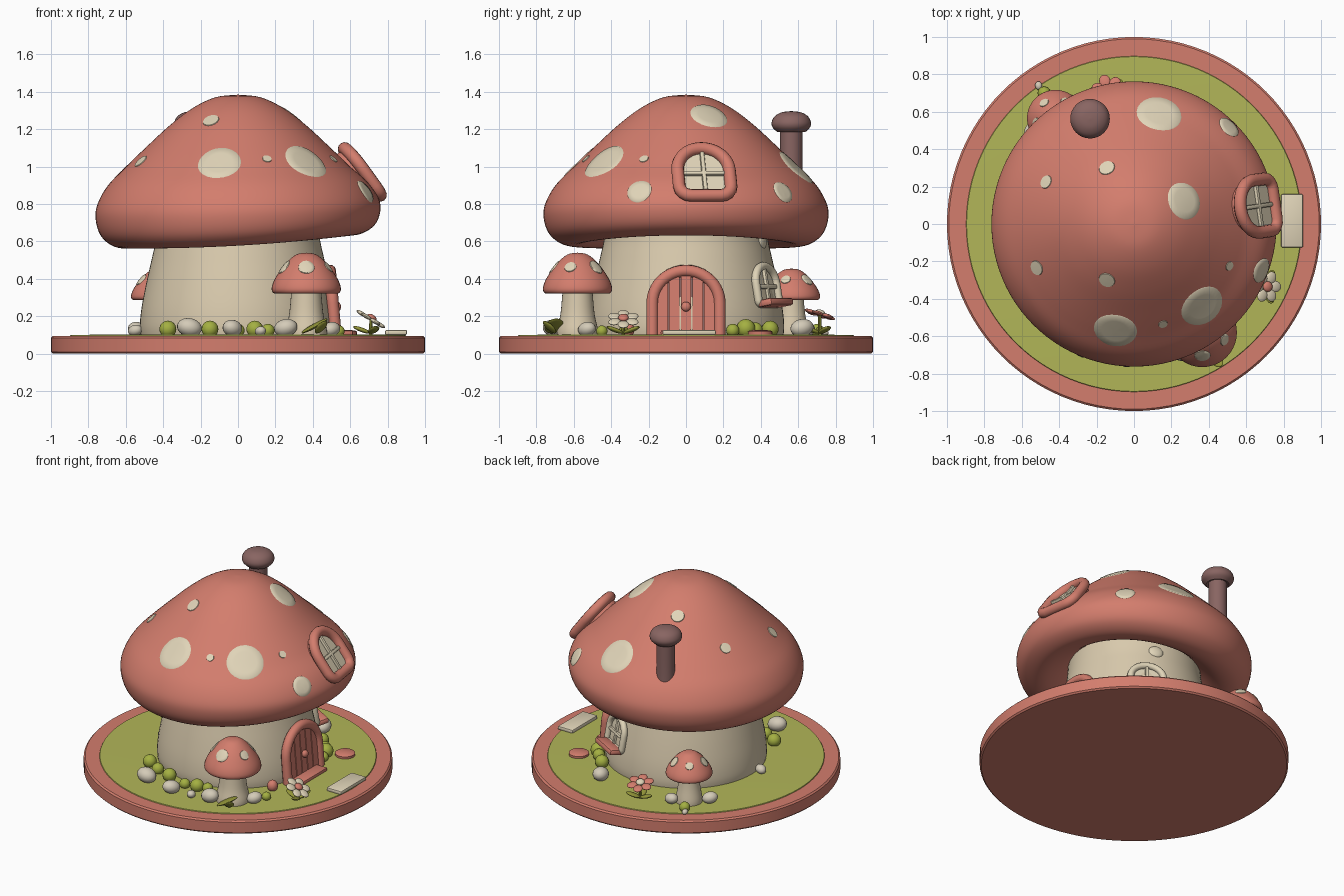
import bpy, bmesh, math
from mathutils import Vector, Matrix, Euler
from mathutils.bvhtree import BVHTree

if "Cube" in bpy.data.objects:
    bpy.data.objects.remove(bpy.data.objects["Cube"])
pi = math.pi

def material(name, rgb):
    m = bpy.data.materials.new(name)
    lin = [((c / 255 + .055) / 1.055) ** 2.4 for c in rgb]
    m.diffuse_color = (*lin, 1)
    m.use_nodes = True
    m.node_tree.nodes["Principled BSDF"].inputs["Base Color"].default_value = m.diffuse_color
    return m

RED = material("terracotta red", (211, 125, 109))
CREAM = material("cream", (224, 212, 184))
STALK = material("stalk beige", (217, 202, 173))
GRASS = material("grass green", (178, 182, 88))
BUSH = material("bush green", (164, 176, 66))
LEAF = material("leaf olive", (146, 148, 56))
BROWN = material("chimney brown", (137, 101, 98))
STONE = material("pebble", (212, 203, 184))

def finish(name, bm, mat, M=None, angle=40):
    bmesh.ops.recalc_face_normals(bm, faces=bm.faces)
    me = bpy.data.meshes.new(name)
    bm.to_mesh(me)
    bm.free()
    me.materials.append(mat)
    ob = bpy.data.objects.new(name, me)
    bpy.context.collection.objects.link(ob)
    if M is not None:
        me.transform(M)
    bpy.ops.object.select_all(action='DESELECT')
    ob.select_set(True)
    bpy.context.view_layer.objects.active = ob
    bpy.ops.object.shade_smooth_by_angle(angle=math.radians(angle))
    return ob

def spline(pts, k=5):
    out = []
    for i in range(len(pts) - 1):
        a, b, c, d = [Vector(pts[min(max(j, 0), len(pts) - 1)]) for j in (i - 1, i, i + 1, i + 2)]
        for s in range(k):
            t = s / k
            out.append(.5 * (2 * b + (c - a) * t + (2 * a - 5 * b + 4 * c - d) * t * t + (3 * b - a - 3 * c + d) * t ** 3))
    return out + [Vector(pts[-1])]

def lathe(name, prof, mat, n=64, loc=(0, 0, 0), warp=None, angle=40):
    bm = bmesh.new()
    rows = []
    for r, z in prof:
        if r < 1e-4:
            rows.append([bm.verts.new((0, 0, z))] * n)
            continue
        rows.append([bm.verts.new((r * math.cos(2 * pi * i / n), r * math.sin(2 * pi * i / n),
                                   z + (warp(2 * pi * i / n, z) if warp else 0))) for i in range(n)])
    for p, q in zip(rows, rows[1:]):
        for i in range(n):
            j = (i + 1) % n
            bm.faces.new(list(dict.fromkeys((p[i], p[j], q[j], q[i]))))
    return finish(name, bm, mat, Matrix.Translation(loc), angle)

def blob(name, loc, scale, mat, rot=(0, 0, 0), M=Matrix()):
    bm = bmesh.new()
    bmesh.ops.create_uvsphere(bm, u_segments=20, v_segments=12, radius=1)
    return finish(name, bm, mat, M @ Matrix.LocRotScale(Vector(loc), Euler(rot), Vector(scale)))

def box(name, loc, size, mat, M=Matrix(), rot=(0, 0, 0), bev=.008):
    bm = bmesh.new()
    bmesh.ops.create_cube(bm, size=1)
    bmesh.ops.scale(bm, vec=size, verts=bm.verts)
    bmesh.ops.bevel(bm, geom=bm.edges[:], offset=bev, segments=2, affect='EDGES', profile=.5)
    return finish(name, bm, mat, M @ Matrix.LocRotScale(Vector(loc), Euler(rot), None))

def prism(name, pts, n0, n1, mat, M):
    bm = bmesh.new()
    lo, hi = [[bm.verts.new((u, v, n)) for u, v in pts] for n in (n0, n1)]
    bm.faces.new(lo)
    bm.faces.new(hi)
    for i in range(len(pts)):
        j = (i + 1) % len(pts)
        bm.faces.new((lo[i], lo[j], hi[j], hi[i]))
    return finish(name, bm, mat, M)

def tube(name, path, r, mat, M, closed=True, m=12):
    bm = bmesh.new()
    N, rings = len(path), []
    for i, p in enumerate(path):
        a, b = (path[i - 1], path[(i + 1) % N]) if closed else (path[max(i - 1, 0)], path[min(i + 1, N - 1)])
        t = (Vector(b) - Vector(a)).normalized()
        rings.append([bm.verts.new((p[0] + t.y * r * math.cos(k * 2 * pi / m),
                                    p[1] - t.x * r * math.cos(k * 2 * pi / m),
                                    r * math.sin(k * 2 * pi / m))) for k in range(m)])
    for i in range(N if closed else N - 1):
        p, q = rings[i], rings[(i + 1) % N]
        for k in range(m):
            bm.faces.new((p[k], p[(k + 1) % m], q[(k + 1) % m], q[k]))
    if not closed:
        bm.faces.new(rings[0])
        bm.faces.new(rings[-1])
    return finish(name, bm, mat, M, 60)

def wall_frame(center, az, tilt):
    # local x = sideways, y = up the wall, z = outward
    az, tilt = math.radians(az), math.radians(tilt)
    U = Vector((-math.sin(az), math.cos(az), 0))
    N = Vector((math.cos(az) * math.cos(tilt), math.sin(az) * math.cos(tilt), math.sin(tilt)))
    V = N.cross(U)
    return Matrix.Translation(center) @ Matrix((U, V, N)).transposed().to_4x4()

def arch(w, b, s, h, c=0):
    arc = [(w * math.cos(i * pi / 20), s + h * math.sin(i * pi / 20)) for i in range(21)]
    if not c:
        return [(w, b)] + arc + [(-w, b)]
    cor = [(w - c + c * math.sin(i * pi / 8), b + c - c * math.cos(i * pi / 8)) for i in range(5)]
    return cor + arc + [(-u, v) for u, v in reversed(cor)]

def spot(name, target, x, y, r):
    # disc draped on a cap, rim slightly sunk
    bvh = BVHTree.FromObject(target, bpy.context.evaluated_depsgraph_get())
    p, n, _, _ = bvh.ray_cast(Vector((x, y, 3)), Vector((0, 0, -1)))
    if p is None:
        return
    U = n.orthogonal().normalized()
    V = n.cross(U)
    bm = bmesh.new()
    rows = []
    for k, off in ((0, .004), (.3, .004), (.6, .004), (.93, .004), (1, -.003)):
        row = []
        for i in range(24):
            a = i * pi / 12
            q = p + (U * math.cos(a) + V * math.sin(a)) * r * k
            h = bvh.ray_cast(q + n * .2, -n)[0] or q
            row.append(bm.verts.new(h + n * off))
            if k == 0:
                row *= 24
                break
        rows.append(row)
    for s, t in zip(rows, rows[1:]):
        for i in range(24):
            j = (i + 1) % 24
            bm.faces.new(list(dict.fromkeys((s[i], s[j], t[j], t[i]))))
    finish(name, bm, CREAM, None, 60)

# ground disc and lawn
lathe("base_disc", [(0, 0), (.99, 0), (1, .01), (1, .085), (.99, .095), (0, .095)], RED, 96)
lathe("lawn", [(.9, .09), (.895, .1), (.6, .104), (0, .104)], GRASS, 96)

# house stalk
lathe("house_stalk", spline([(.52, .09), (.525, .15), (.515, .25), (.49, .38), (.458, .52), (.437, .62), (.425, .76)]), STALK)

# house cap with wavy rim
def rim(a, z):
    return min(max((1.0 - z) / .4, 0), 1) * (.035 * math.cos(a) + .01 * math.cos(2 * a))
cap = lathe("house_cap", spline([(0, 1.385), (.12, 1.371), (.24, 1.315), (.36, 1.225), (.48, 1.115), (.6, 1.0), (.7, .9),
            (.755, .8), (.759, .72), (.728, .645), (.66, .597), (.58, .59), (.5, .625), (.41, .7)]), RED, 96, warp=rim)
for i, s in enumerate([(.135, .59, .125), (.27, .125, .105), (.365, -.44, .125), (-.1, -.57, .12), (-.145, .3, .045),
                       (-.145, -.3, .046), (-.47, .225, .038), (-.52, -.235, .042), (.155, -.535, .026),
                       (.51, -.225, .026), (.51, .52, .065), (.685, -.25, .07)]):
    spot(f"cap_spot_{i}", cap, *s)

# chimney
lathe("chimney", spline([(.064, .85), (.06, 1.0), (.06, 1.19)]) + spline([(.075, 1.185), (.1, 1.21), (.105, 1.238), (.088, 1.27), (.05, 1.291), (0, 1.297)]), BROWN, 32, (-.235, .563, 0))

# front door
D = wall_frame((.522, 0, .1), 0, 5)
tube("door_frame", arch(.18, 0, .17, .175), .032, RED, D, False)
prism("door_back", arch(.17, 0, .17, .17), -.08, .0, BROWN, D)
for i in range(5):
    a, b = -.155 + i * .062 + .003, -.155 + (i + 1) * .062 - .003
    top = [(a + (b - a) * t / 4) for t in range(4, -1, -1)]
    prism(f"door_plank_{i}", [(a, 0), (b, 0)] + [(u, .17 + math.sqrt(max(.165 ** 2 - u * u, 0))) for u in top], -.02, .012, RED, D)
blob("door_knob", (0, .15, .022), (.026, .026, .02), RED, M=D)
box("door_step", (.565, 0, .112), (.1, .27, .026), RED)
box("path_slab", (.845, .017, .114), (.118, .285, .026), CREAM)
lathe("path_stone", [(.065, .1), (.066, .118), (.055, .125), (0, .127)], RED, 24, (.57, .396, 0))

def window(name, M, w, b, s, h, c, tr, frame_mat, back):
    tube(name + "_frame", arch(w, b, s, h, c), tr, frame_mat, M)
    prism(name + "_body", arch(w, b, s, h, c), -back, -.012, frame_mat, M)
    prism(name + "_pane", arch(w - tr * .5, b + tr * .5, s, h - tr * .5, c), -.012, -.006, CREAM, M)
    mid = (b + s + h) / 2
    box(name + "_bar_upright", (0, mid, 0), (.024, s + h - b, .025), CREAM, M)
    box(name + "_bar_cross", (0, mid - .01, 0), (2 * w, .024, .025), CREAM, M)

# dormer window on the cap and arched window on the stalk
window("dormer", wall_frame((.66, .095, .972), 8, 36), .14, -.155, .01, .145, .06, .034, RED, .1)
W = wall_frame((.248, .43, .365), 60, 10)
window("side_window", W, .108, -.1, .01, .095, .02, .022, CREAM, .06)
box("window_sill", (0, -.1, .04), (.24, .04, .09), RED, W, bev=.014)
blob("stalk_knot", (.155, .405, .605), (.05, .02, .045), CREAM, (.2, 0, -.35))

# little toadstools
def toadstool(name, x, y, R, z, H, rs):
    lathe(name + "_stalk", spline([(rs * 1.15, .09), (rs * 1.15, .13), (rs * .95, .22), (rs * .8, z + H * .3)]), STALK, 32, (x, y, 0))
    c = lathe(name + "_cap", spline([(a * R, z + b * H) for a, b in [(0, 1), (.3, .95), (.62, .71), (.9, .36), (1, .12),
              (.95, 0), (.8, .0), (.4, .14)]]), RED, 40, (x, y, 0))
    for i in range(5):
        a = -pi / 2 + i * pi * .4
        spot(f"{name}_spot_{i}", c, x + .68 * R * math.cos(a), y + .68 * R * math.sin(a), R * (.24 if i % 2 == 0 else .18))
toadstool("front_toadstool", .365, -.58, .185, .325, .215, .095)
toadstool("back_toadstool", -.42, .565, .152, .29, .165, .075)

# pebbles and bushes: x, y, radius
for i, (x, y, r) in enumerate([(-.26, -.66, .058), (-.03, -.71, .052), (.12, -.7, .03), (.255, -.68, .055), (.5, -.53, .045),
                               (.24, .62, .055), (-.34, .65, .042), (-.54, .5, .045), (-.51, .74, .02), (-.55, -.06, .035)]):
    blob(f"pebble_{i}", (x, y, .1 + r * .7), (r * 1.15, r * .95, r * .85), STONE, (0, .2, i))
for i, (x, y, r) in enumerate([(-.375, -.46, .045), (-.27, -.52, .04), (-.15, -.56, .045), (.0, -.6, .035), (.09, -.59, .045), (.16, -.57, .035),
                               (.5, .25, .035), (.47, .32, .05), (.43, .37, .04), (.35, .45, .045), (-.48, .7, .035), (.54, -.45, .03)]):
    blob(f"bush_{i}", (x, y, .1 + r * .7), (r, r, r), BUSH)
blob("red_bud", (.49, -.31, .13), (.035, .035, .04), RED)

# flowers with leaves
def leaf(name, x, y, az, L, w, lift):
    M = Matrix.Translation((x, y, .11)) @ Matrix.Rotation(az, 4, 'Z') @ Matrix.Rotation(-lift, 4, 'Y')
    blob(name, (L, 0, 0), (L, w, .012), LEAF, M=M)
def flower(name, x, y, z, az, lean, pet, mid):
    M = Matrix.Translation((x, y, z)) @ Matrix.Rotation(az, 4, 'Z') @ Matrix.Rotation(lean, 4, 'Y')
    for i in range(6):
        a = i * pi / 3
        blob(f"{name}_petal_{i}", (.055 * math.cos(a), .055 * math.sin(a), 0), (.034, .03, .011), pet, (0, 0, a), M)
    blob(name + "_centre", (0, 0, .01), (.028, .028, .016), mid, M=M)
    lathe(name + "_stem", [(.009, .1), (.008, z)], LEAF, 8, (x, y, 0))
    for i in range(3):
        leaf(f"{name}_leaf_{i}", x, y, az + 1.2 + i * 1.9, .05, .025, .35)
flower("cream_flower", .71, -.335, .185, 0, .55, CREAM, RED)
flower("red_flower", -.14, .715, .21, pi * .6, .3, RED, CREAM)
leaf("big_leaf", .34, -.72, .2, .08, .05, .5)
leaf("big_leaf_back", .42, -.7, -.9, .05, .03, .7)
